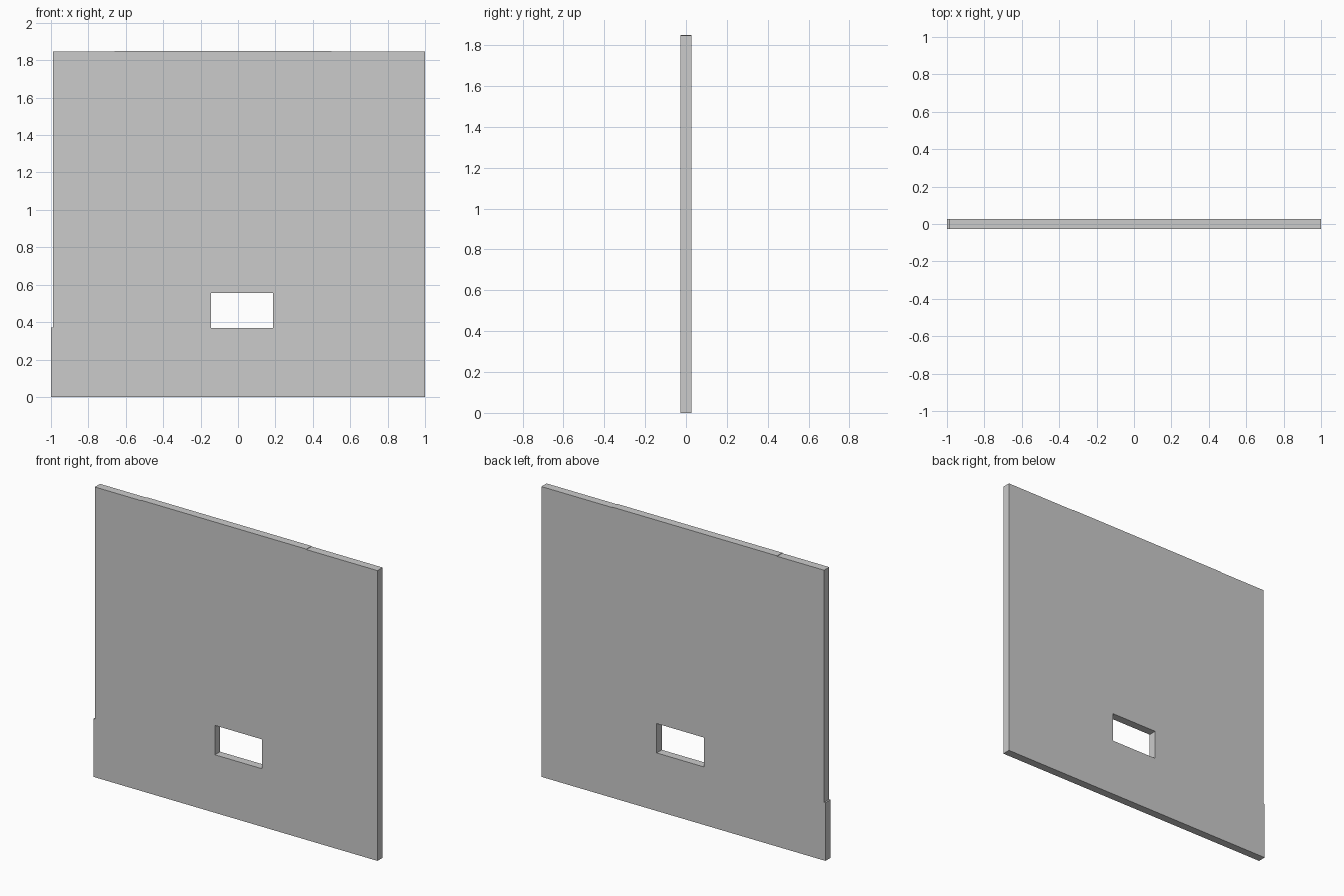
import bpy, bmesh
from mathutils import Vector

if "Cube" in bpy.data.objects:
    bpy.data.objects.remove(bpy.data.objects["Cube"])

HALF_T = 0.026          # half thickness of the wall

# Outer outline (x, z): low ledge on the left, very slightly raised middle of the top edge
outline = [(-1, 0), (1, 0), (1, 1.847), (0.5, 1.847), (0.5, 1.85),
           (-0.66, 1.85), (-0.66, 1.847), (-0.99, 1.847), (-0.99, 0.37), (-1, 0.37)]
# Rectangular opening
opening = [(-0.144, 0.369), (0.188, 0.369), (0.188, 0.556), (-0.144, 0.556)]


def add_loop(bm, points):
    verts = [bm.verts.new((x, -HALF_T, z)) for x, z in points]
    return [bm.edges.new((a, b)) for a, b in zip(verts, verts[1:] + verts[:1])]


# Wall panel: fill the profile around the opening, then extrude through the thickness
bm = bmesh.new()
edges = add_loop(bm, outline) + add_loop(bm, opening)
bmesh.ops.triangle_fill(bm, edges=edges, use_beauty=True, normal=Vector((0, -1, 0)))
result = bmesh.ops.extrude_face_region(bm, geom=bm.faces[:], use_keep_orig=True)
moved = [g for g in result["geom"] if isinstance(g, bmesh.types.BMVert)]
bmesh.ops.translate(bm, verts=moved, vec=(0, 2 * HALF_T, 0))
bmesh.ops.recalc_face_normals(bm, faces=bm.faces[:])

mesh = bpy.data.meshes.new("wall_panel")
bm.to_mesh(mesh)
bm.free()
wall = bpy.data.objects.new("wall_panel", mesh)
bpy.context.collection.objects.link(wall)
